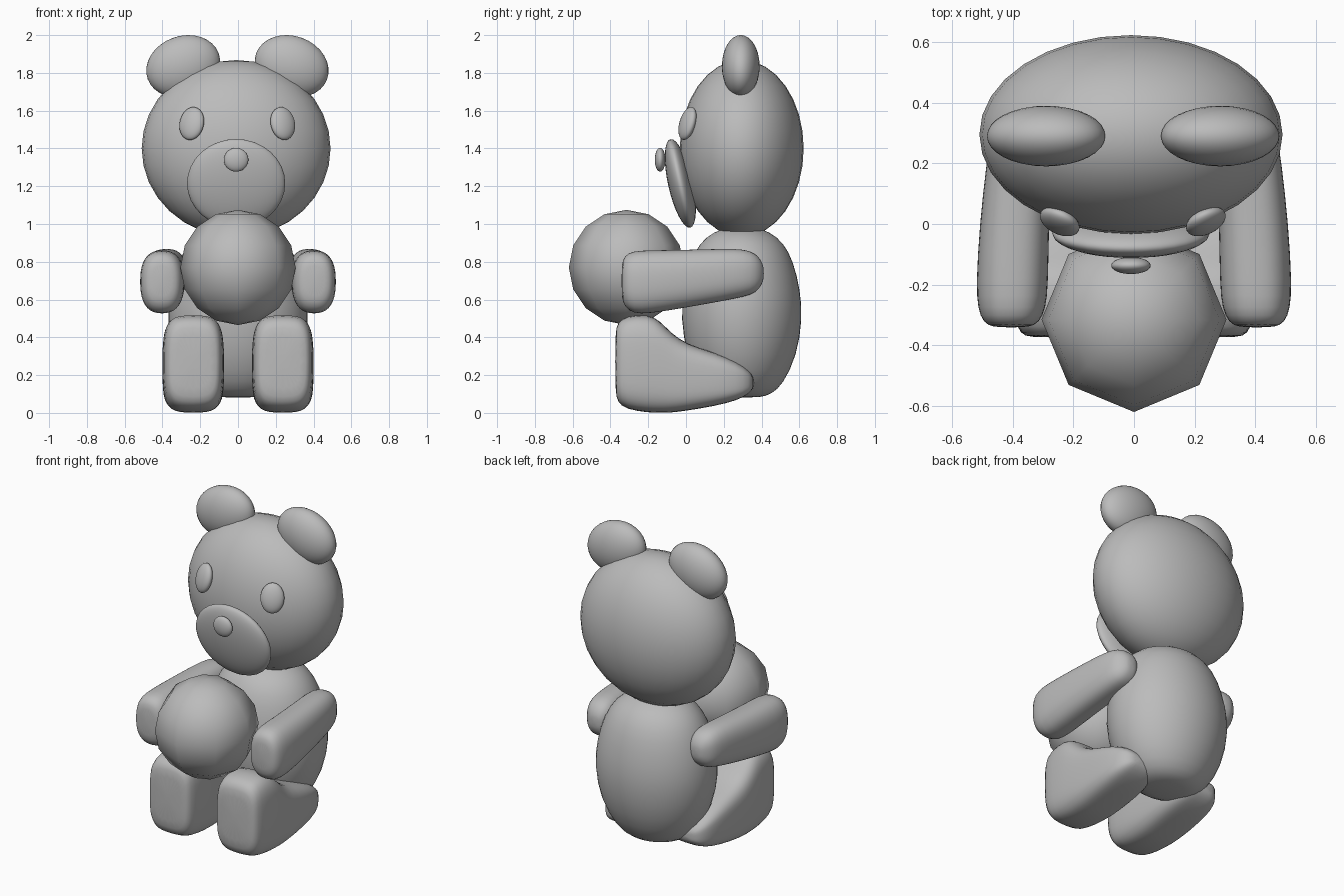
import bpy
import bmesh
from math import cos, sin, pi, copysign

if "Cube" in bpy.data.objects:
    bpy.data.objects.remove(bpy.data.objects["Cube"], do_unlink=True)

GREY = (0.5, 0.5, 0.5, 1)
plush = bpy.data.materials.new("plush grey")
plush.use_nodes = True
plush.diffuse_color = GREY
plush.node_tree.nodes["Principled BSDF"].inputs["Base Color"].default_value = GREY


def finish(bm, name):
    bmesh.ops.recalc_face_normals(bm, faces=bm.faces)
    for f in bm.faces:
        f.smooth = True
    mesh = bpy.data.meshes.new(name)
    bm.to_mesh(mesh)
    bm.free()
    mesh.materials.append(plush)
    obj = bpy.data.objects.new(name, mesh)
    bpy.context.collection.objects.link(obj)
    return obj


def ellipsoid(name, centre, radii, turn=(0, 0, 0), segments=32, rings=16):
    bm = bmesh.new()
    bmesh.ops.create_uvsphere(bm, u_segments=segments, v_segments=rings, radius=1)
    obj = finish(bm, name)
    obj.location, obj.scale, obj.rotation_euler = centre, radii, turn
    return obj


def loft(name, sections, place, power=2, sides=24):
    """Skin rings given as (distance, centre a, centre b, radius a, radius b)."""
    bm = bmesh.new()
    rings = []
    for t, ca, cb, ra, rb in sections:
        ring = []
        for i in range(sides):
            c, s = cos(2 * pi * i / sides), sin(2 * pi * i / sides)
            a = ca + ra * copysign(abs(c) ** (2 / power), c)
            b = cb + rb * copysign(abs(s) ** (2 / power), s)
            ring.append(bm.verts.new(place(t, a, b)))
        rings.append(ring)
    for r0, r1 in zip(rings, rings[1:]):
        for i in range(sides):
            j = (i + 1) % sides
            bm.faces.new((r0[i], r0[j], r1[j], r1[i]))
    bm.faces.new(rings[0])
    bm.faces.new(rings[-1])
    obj = finish(bm, name)
    obj.modifiers.new("round", "SUBSURF").levels = 1
    obj.modifiers["round"].render_levels = 1
    return obj


# Body: egg-shaped, standing along z
profile = [(0.08, 0.1), (0.1, 0.16), (0.15, 0.22), (0.3, 0.295), (0.5, 0.326),
           (0.65, 0.313), (0.8, 0.277), (0.9, 0.225), (0.96, 0.15), (0.99, 0.05)]
loft("body", [(z, 0, 0.295, r * 1.17, r) for z, r in profile],
     lambda t, a, b: (a, b, t))

# Head and face
ellipsoid("head", (-0.01, 0.295, 1.4), (0.5, 0.328, 0.468))
ellipsoid("muzzle", (-0.01, -0.03, 1.215), (0.26, 0.065, 0.24), (0.22, 0, 0))
ellipsoid("nose", (-0.01, -0.137, 1.34), (0.065, 0.028, 0.063))

# Ball held in front
ellipsoid("ball", (0, -0.315, 0.77), (0.305, 0.305, 0.305), segments=8, rings=8)

# Arm sections: y, centre x, bottom z, top z, half width
arm = [(-0.342, 0.405, 0.61, 0.79, 0.06), (-0.325, 0.405, 0.56, 0.835, 0.093),
       (-0.28, 0.403, 0.525, 0.858, 0.113), (-0.2, 0.402, 0.523, 0.862, 0.12),
       (0, 0.395, 0.557, 0.864, 0.115), (0.2, 0.38, 0.592, 0.87, 0.108),
       (0.31, 0.37, 0.615, 0.868, 0.1), (0.37, 0.365, 0.635, 0.845, 0.082),
       (0.4, 0.36, 0.675, 0.805, 0.05), (0.412, 0.36, 0.71, 0.77, 0.025)]

# Leg sections in the same order
leg = [(-0.375, 0.237, 0.11, 0.43, 0.11), (-0.362, 0.237, 0.055, 0.48, 0.138),
       (-0.32, 0.237, 0.018, 0.515, 0.157), (-0.2, 0.237, 0, 0.525, 0.165),
       (-0.14, 0.237, -0.001, 0.49, 0.165), (-0.08, 0.237, 0, 0.425, 0.164),
       (0, 0.237, 0.01, 0.365, 0.162), (0.15, 0.235, 0.035, 0.322, 0.157),
       (0.27, 0.235, 0.065, 0.272, 0.14), (0.335, 0.235, 0.1, 0.225, 0.105),
       (0.36, 0.235, 0.135, 0.185, 0.06)]


def limb(name, side, rows, power):
    sections = [(y, side * x, (lo + hi) / 2, w, (hi - lo) / 2)
                for y, x, lo, hi, w in rows]
    return loft(name, sections, lambda t, a, b: (a, t, b), power)


# Paired parts
for word, side in (("left", 1), ("right", -1)):
    ellipsoid(word + "_ear", (side * 0.287 - 0.003, 0.29, 1.835),
              (0.2, 0.1, 0.16), (0, side * 0.35, 0))
    ellipsoid(word + "_eye", (side * 0.241 - 0.004, 0.008, 1.532),
              (0.07, 0.035, 0.09), (-0.28, 0, side * 0.45))
    limb(word + "_arm", side, arm, 2.5)
    limb(word + "_leg", side, leg, 3.6)
